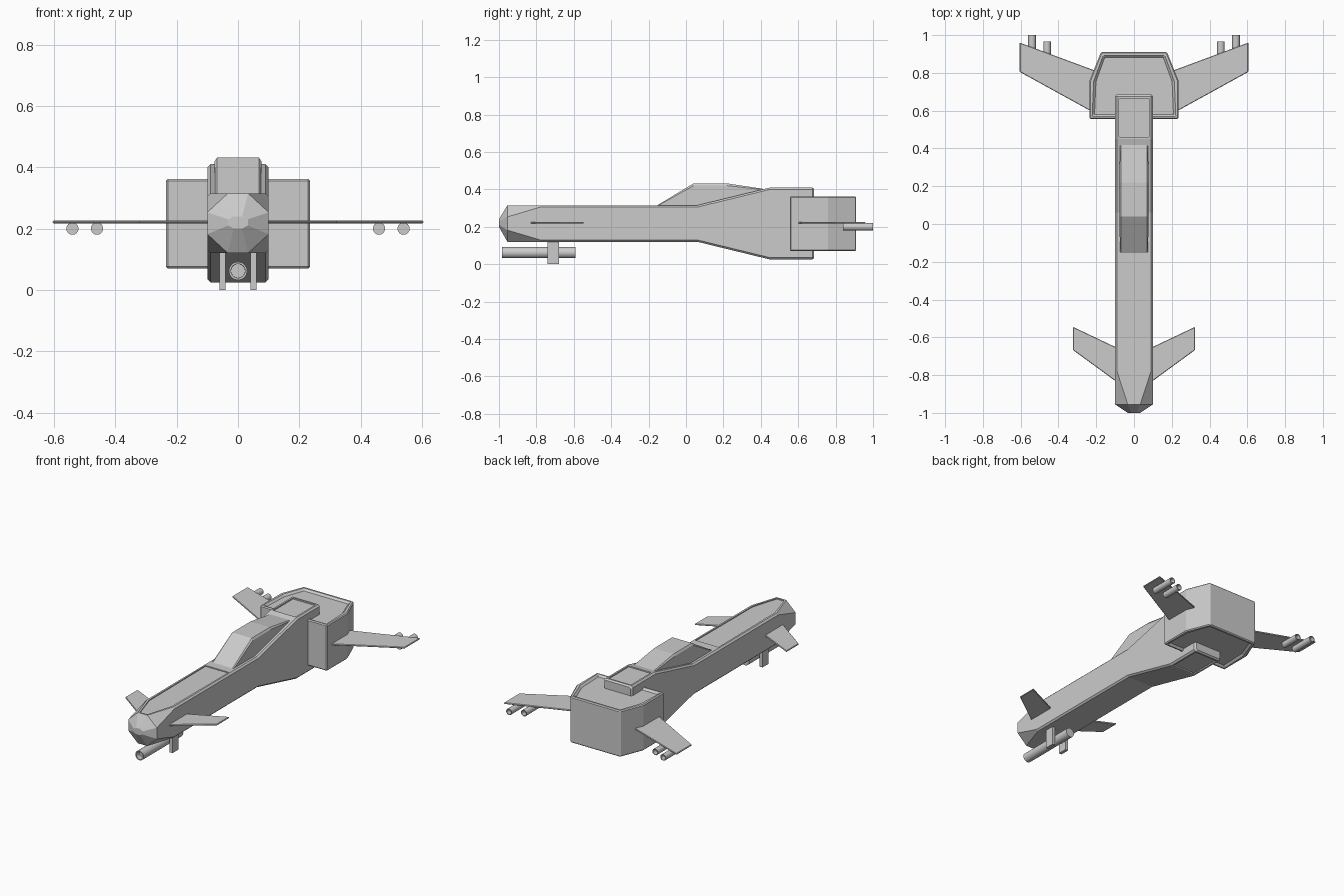
import bpy, bmesh
from math import pi
from mathutils import Matrix

if "Cube" in bpy.data.objects:
    bpy.data.objects.remove(bpy.data.objects["Cube"])


def finish(bm, name, bevel=0):
    bmesh.ops.recalc_face_normals(bm, faces=bm.faces)
    me = bpy.data.meshes.new(name)
    bm.to_mesh(me)
    bm.free()
    ob = bpy.data.objects.new(name, me)
    bpy.context.collection.objects.link(ob)
    if bevel:
        m = ob.modifiers.new("Bevel", "BEVEL")
        m.width, m.segments, m.limit_method = bevel, 1, "ANGLE"
    return ob


def mirror(ob):
    ob.modifiers.new("Mirror", "MIRROR")
    return ob


def loft(sections):
    """Chamfered box sections: y, half width, z low, z high, chamfer x, chamfer z."""
    bm = bmesh.new()
    rings = []
    for y, w, a, b, cx, cz in sections:
        pts = [(w - cx, a), (w, a + cz), (w, b - cz), (w - cx, b)]
        pts += [(-x, z) for x, z in reversed(pts)]
        rings.append([bm.verts.new((x, y, z)) for x, z in pts])
    for r, s in zip(rings, rings[1:]):
        for i in range(8):
            j = (i + 1) % 8
            bm.faces.new((r[i], r[j], s[j], s[i]))
    bm.faces.new(rings[0])
    bm.faces.new(rings[-1])
    bmesh.ops.recalc_face_normals(bm, faces=bm.faces)
    return bm


def slab(outline, z0, z1):
    bm = bmesh.new()
    f = bm.faces.new([bm.verts.new((x, y, z0)) for x, y in outline])
    ext = bmesh.ops.extrude_face_region(bm, geom=[f])
    vs = [v for v in ext["geom"] if isinstance(v, bmesh.types.BMVert)]
    bmesh.ops.translate(bm, verts=vs, vec=(0, 0, z1 - z0))
    bmesh.ops.recalc_face_normals(bm, faces=bm.faces)
    return bm


def recess(bm, up, y0, y1, width, depth):
    """Sink an inset panel into the central faces facing up or down."""
    fs = [f for f in bm.faces if f.normal.z * up > 0.9
          and abs(f.calc_center_median().x) < 0.01
          and y0 < f.calc_center_median().y < y1]
    bmesh.ops.inset_region(bm, faces=fs, thickness=width)
    ext = bmesh.ops.extrude_face_region(bm, geom=fs)
    bmesh.ops.delete(bm, geom=fs, context="FACES")
    vs = [v for v in ext["geom"] if isinstance(v, bmesh.types.BMVert)]
    bmesh.ops.translate(bm, verts=vs, vec=(0, 0, -up * depth))
    bm.normal_update()


def barrel(name, x, z, r, y0, y1, open_ends, sides=16):
    """Tube along y with bored ends (-1 front, 1 back)."""
    bm = bmesh.new()
    mat = Matrix.Translation((x, (y0 + y1) / 2, z)) @ Matrix.Rotation(pi / 2, 4, "X")
    bmesh.ops.create_cone(bm, cap_ends=True, segments=sides, radius1=r, radius2=r,
                          depth=y1 - y0, matrix=mat)
    bm.normal_update()
    for f in [f for f in bm.faces if len(f.verts) == sides]:
        d = 1 if f.normal.y > 0 else -1
        if d in open_ends:
            bmesh.ops.inset_region(bm, faces=[f], thickness=r * 0.22)
            bmesh.ops.inset_region(bm, faces=[f], thickness=0.0005, depth=-0.03)
    ob = finish(bm, name)
    bpy.context.view_layer.objects.active = ob
    ob.select_set(True)
    bpy.ops.object.shade_smooth_by_angle()
    ob.select_set(False)
    return ob


# Fuselage with faceted nose and deepened tail
c = 0.01
hull = loft([
    (-1.0, 0.032, 0.20, 0.24, 0.018, 0.01),
    (-0.955, 0.1, 0.12, 0.315, 0.067, 0.062),
    (-0.78, 0.1, 0.12, 0.315, c, c),
    (-0.20, 0.1, 0.12, 0.315, c, c),
    (0.06, 0.1, 0.12, 0.315, c, c),
    (0.45, 0.1, 0.025, 0.41, c, c),
    (0.675, 0.1, 0.025, 0.41, c, c),
    (0.685, 0.092, 0.033, 0.402, c, c)])
recess(hull, 1, -0.94, -0.2, 0.013, 0.006)
recess(hull, 1, 0.46, 0.67, 0.015, 0.008)
recess(hull, -1, 0.46, 0.67, 0.015, 0.008)
finish(hull, "fuselage")

# Canopy
finish(loft([
    (-0.155, 0.075, 0.29, 0.314, 0.006, 0.004),
    (0.04, 0.076, 0.29, 0.432, 0.008, 0.012),
    (0.22, 0.076, 0.30, 0.432, 0.008, 0.012),
    (0.42, 0.075, 0.34, 0.402, 0.006, 0.004)]), "canopy")

# Engine block
half = [(0.235, 0.555), (0.235, 0.76), (0.175, 0.91)]
engine = slab(half + [(-x, y) for x, y in reversed(half)], 0.07, 0.362)
recess(engine, 1, 0, 1, 0.028, 0.012)
recess(engine, -1, 0, 1, 0.028, 0.012)
finish(engine, "engine_block", 0.006)

# Rear wings and front canards
mirror(finish(slab([(0.2, 0.582), (0.605, 0.805), (0.605, 0.96), (0.2, 0.81)],
                   0.217, 0.226), "rear_wing", 0.003))
mirror(finish(slab([(0.08, -0.845), (0.322, -0.668), (0.322, -0.545), (0.08, -0.66)],
                   0.217, 0.226), "canard", 0.003))

# Wing guns
mirror(barrel("outer_wing_gun", 0.54, 0.2, 0.02, 0.84, 1.0, (1,)))
mirror(barrel("inner_wing_gun", 0.46, 0.2, 0.02, 0.84, 0.965, (1,)))

# Chin gun and its brackets
barrel("chin_gun", 0, 0.062, 0.03, -0.985, -0.59, (-1,))
mirror(finish(slab([(0.04, -0.74), (0.06, -0.74), (0.06, -0.68), (0.04, -0.68)],
                   0.0, 0.13), "chin_gun_bracket"))
